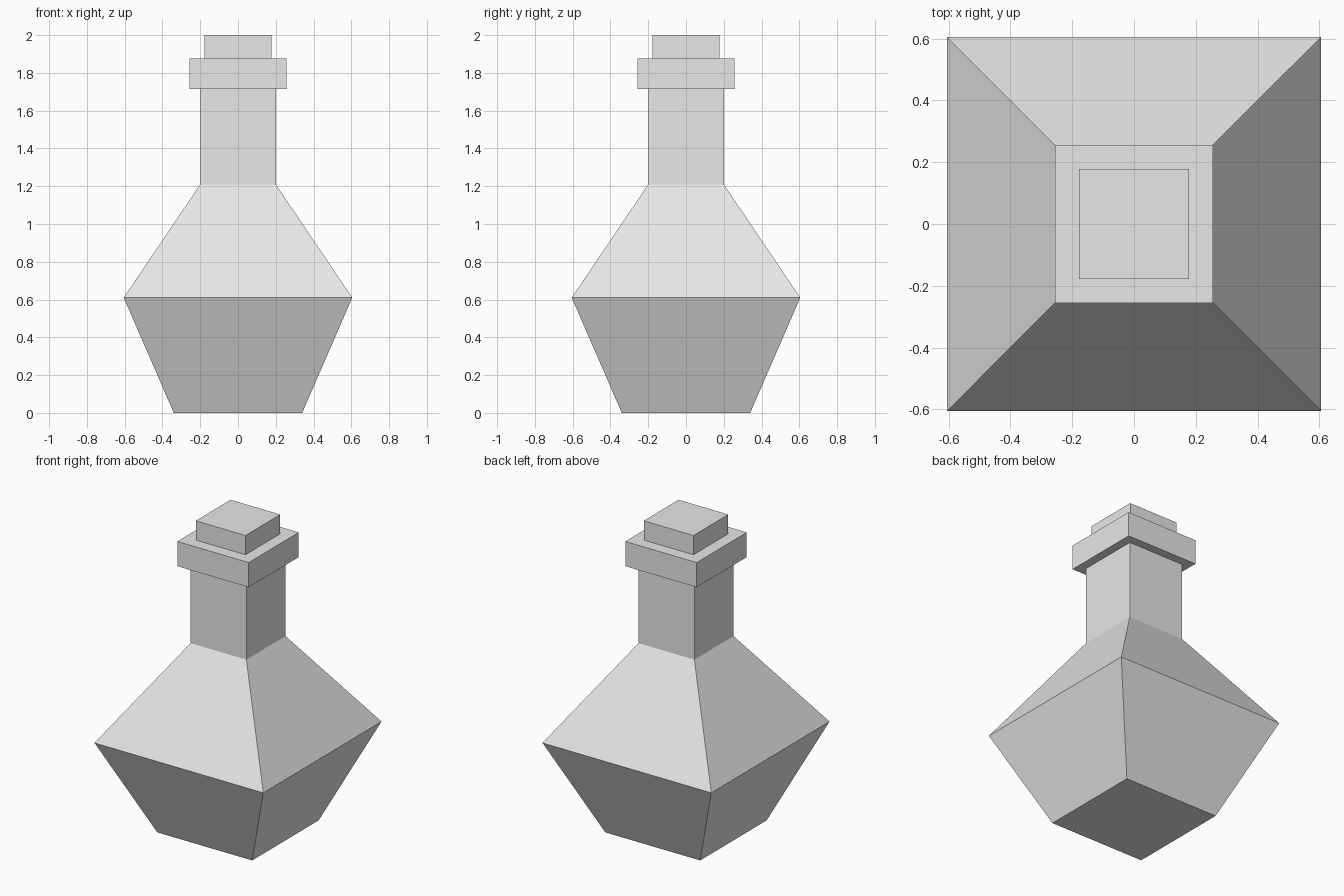
import bpy
import bmesh

cube = bpy.data.objects.get("Cube")
if cube:
    bpy.data.objects.remove(cube, do_unlink=True)

# One plain grey for the whole flask
grey = bpy.data.materials.new("light grey")
colour = (0.8, 0.8, 0.8, 1.0)
grey.diffuse_color = colour
grey.use_nodes = True
grey.node_tree.nodes["Principled BSDF"].inputs["Base Color"].default_value = colour


def square_loft(name, profile):
    """Closed four-sided solid through (half width, height) sections."""
    bm = bmesh.new()
    rings = [[bm.verts.new((sx * w, sy * w, z))
              for sx, sy in ((-1, -1), (1, -1), (1, 1), (-1, 1))]
             for w, z in profile]
    bm.faces.new(rings[0][::-1])
    bm.faces.new(rings[-1])
    for low, high in zip(rings, rings[1:]):
        for i in range(4):
            j = (i + 1) % 4
            bm.faces.new((low[i], low[j], high[j], high[i]))
    bmesh.ops.recalc_face_normals(bm, faces=bm.faces)
    mesh = bpy.data.meshes.new(name)
    bm.to_mesh(mesh)
    bm.free()
    mesh.materials.append(grey)
    obj = bpy.data.objects.new(name, mesh)
    bpy.context.collection.objects.link(obj)
    return obj


# Bulging body that runs up into the neck
square_loft("flask_body", [(0.34, 0), (0.605, 0.61), (0.2, 1.21), (0.2, 1.715)])
# Wide rim around the mouth
square_loft("rim", [(0.256, 1.715), (0.256, 1.875)])
# Stopper standing out of the mouth
square_loft("stopper", [(0.178, 1.875), (0.178, 2.0)])
